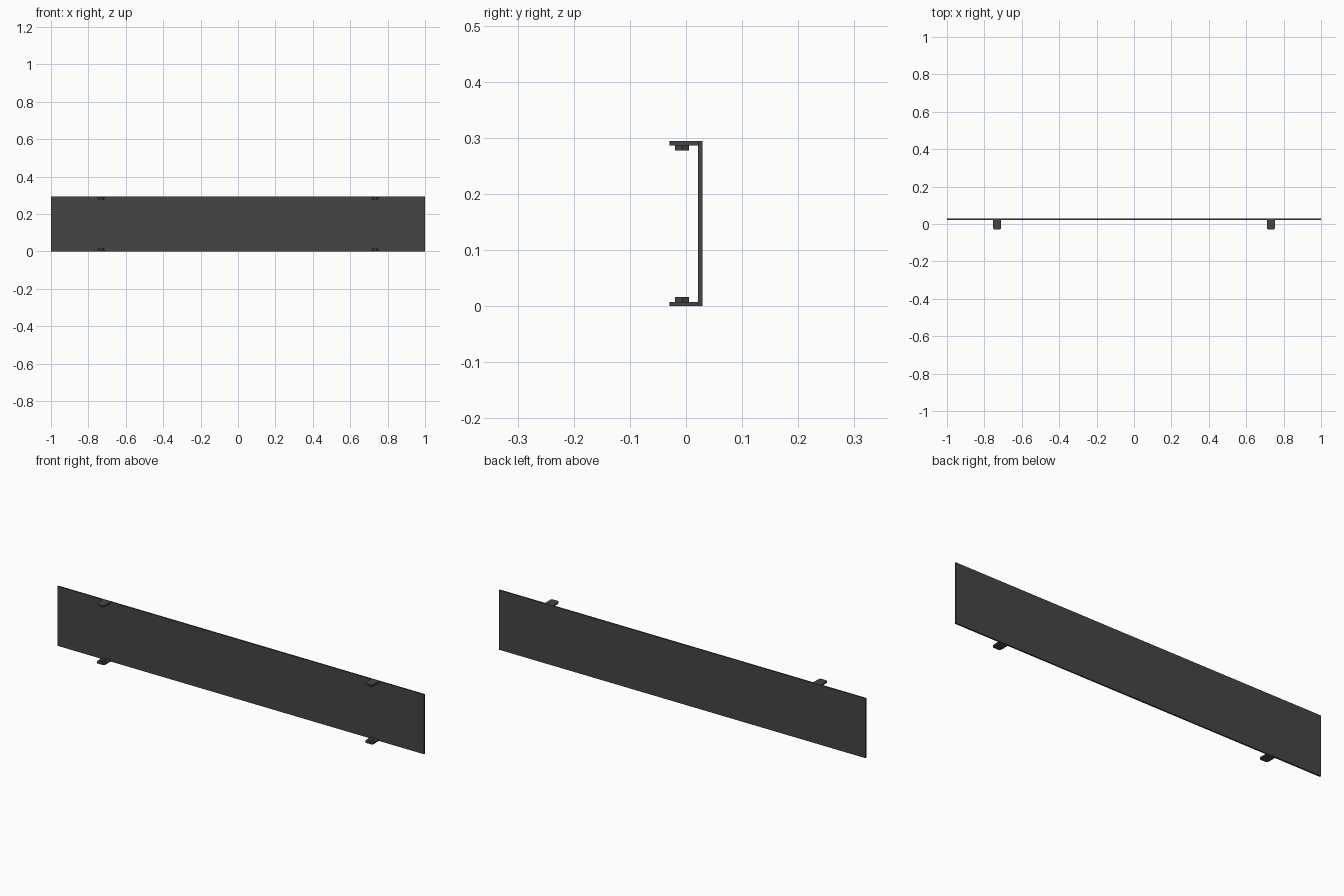
import bpy, bmesh, math

if "Cube" in bpy.data.objects:
    bpy.data.objects.remove(bpy.data.objects["Cube"])

H, Y = 0.294, 0.029      # overall height, half depth
T = 0.0075               # sheet thickness
TAB_X, TAB_W, R = 0.732, 0.044, 0.010

mat = bpy.data.materials.new("dark_metal")
mat.diffuse_color = (0.06, 0.06, 0.06, 1)
mat.use_nodes = True
mat.node_tree.nodes["Principled BSDF"].inputs["Base Color"].default_value = mat.diffuse_color


def extrude_outline(name, pts, z0, z1):
    """Solid from a flat outline raised between two heights."""
    bm = bmesh.new()
    face = bm.faces.new([bm.verts.new((x, y, z0)) for x, y in pts])
    out = bmesh.ops.extrude_face_region(bm, geom=[face])
    for v in out["geom"]:
        if isinstance(v, bmesh.types.BMVert):
            v.co.z = z1
    bmesh.ops.recalc_face_normals(bm, faces=bm.faces)
    me = bpy.data.meshes.new(name)
    bm.to_mesh(me)
    bm.free()
    me.materials.append(mat)
    ob = bpy.data.objects.new(name, me)
    bpy.context.collection.objects.link(ob)
    return ob


# Long flat panel
extrude_outline("panel", [(-1, Y - T), (1, Y - T), (1, Y), (-1, Y)], 0, H)

# Tab outline with two rounded free corners, overlapping the panel
def tab_outline(cx):
    w = TAB_W / 2
    pts = [(cx + w, Y - T / 2), (cx - w, Y - T / 2)]
    for sx, start in ((-1, 180), (1, 270)):
        for i in range(7):
            a = math.radians(start + 15 * i)
            pts.append((cx + sx * (w - R) + R * math.cos(a),
                        -Y + R + R * math.sin(a)))
    return pts


# Hexagonal bolt head, flats facing front and back
def hex_outline(cx, cy, apothem):
    r = apothem / math.cos(math.pi / 6)
    return [(cx + r * math.cos(k * math.pi / 3),
             cy + r * math.sin(k * math.pi / 3)) for k in range(6)]


# Four mounting tabs, each with a bolt head on its inner face
for side, cx in (("left", -TAB_X), ("right", TAB_X)):
    for level, edge, s in (("lower", 0, 1), ("upper", H, -1)):
        extrude_outline(f"{level}_{side}_tab", tab_outline(cx),
                        edge, edge + s * T)
        extrude_outline(f"{level}_{side}_bolt", hex_outline(cx, -0.007, 0.0125),
                        edge + s * T * 0.9, edge + s * 0.0165)
